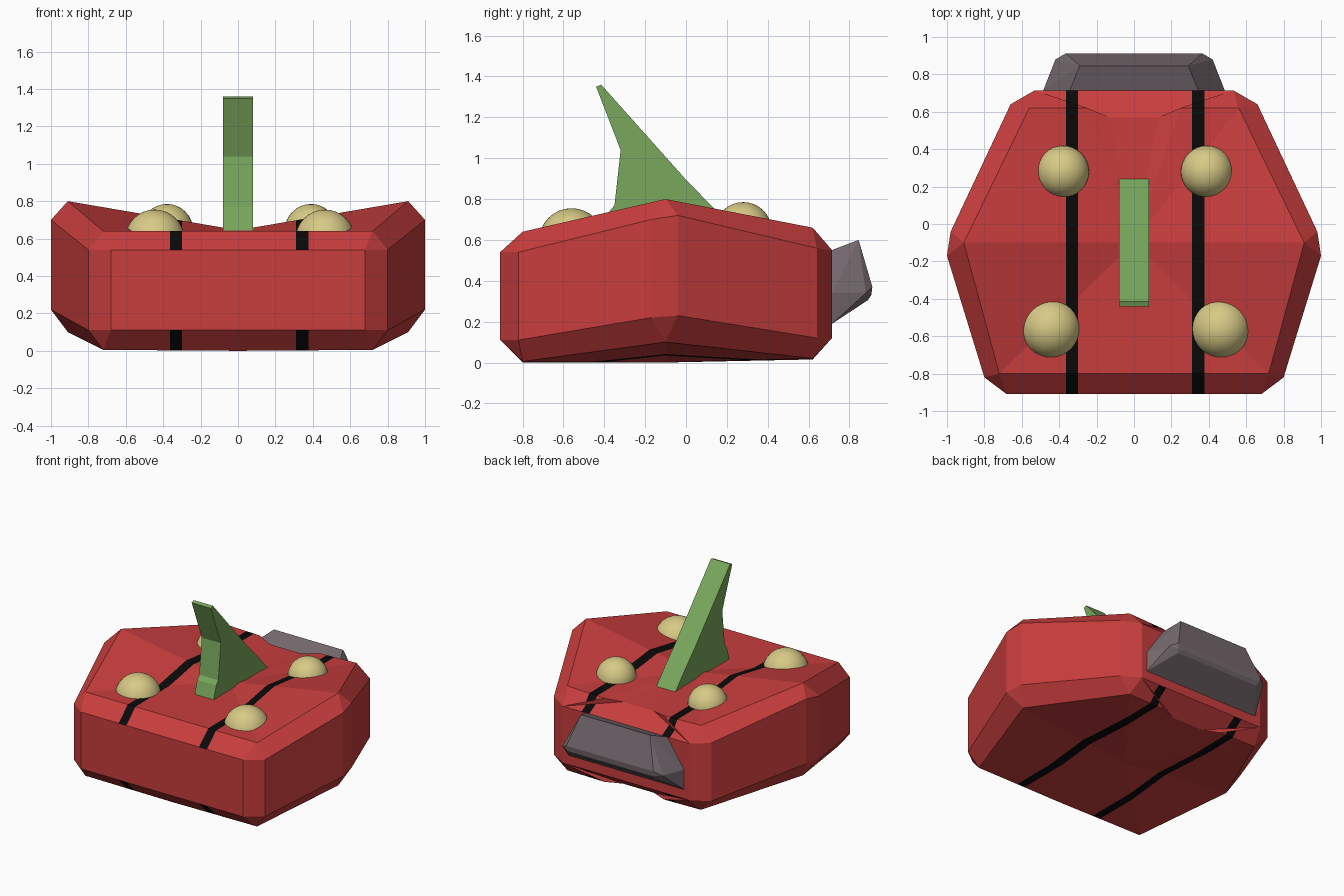
import bpy, bmesh

if "Cube" in bpy.data.objects:
    bpy.data.objects.remove(bpy.data.objects["Cube"])


def material(name, rgb):
    m = bpy.data.materials.new(name)
    m.diffuse_color = (*rgb, 1)
    m.use_nodes = True
    m.node_tree.nodes["Principled BSDF"].inputs["Base Color"].default_value = m.diffuse_color
    return m


RED = material("red", (0.58, 0.047, 0.047))
BLACK = material("black", (0.003, 0.003, 0.003))
GREEN = material("green", (0.19, 0.39, 0.11))
CREAM = material("cream", (0.68, 0.59, 0.24))
GREY = material("grey", (0.18, 0.145, 0.16))


def finish(name, bm, *mats):
    bmesh.ops.recalc_face_normals(bm, faces=bm.faces)
    me = bpy.data.meshes.new(name)
    bm.to_mesh(me)
    bm.free()
    for m in mats:
        me.materials.append(m)
    ob = bpy.data.objects.new(name, me)
    bpy.context.collection.objects.link(ob)
    return ob


# Body: wall outline and inner cap outline, right half, front to back
wall = [(0, -.91), (.68, -.91), (.80, -.82), (1, -.17), (.98, -.04), (.66, .64), (.53, .715), (0, .715)]
wall_top = [.54, .54, .54, .70, .72, .56, .55, .55]
wall_low = [.11, .11, .11, .22, .23, .12, .12, .12]
cap = [(0, -.80), (.72, -.80), (.91, -.10), (.56, .62), (.25, .62), (.13, .57), (0, .57)]
cap_top = [.64, .64, .80, .66, .65, .635, .635]
cap_low = [0, .005, .10, .02, .015, .015, .015]
# Bevel faces: (wall indices, cap indices)
bevel = [((0, 1), (1, 0)), ((1, 2), (1,)), ((2, 3), (2, 1)), ((3, 4), (2,)), ((4, 5), (3, 2)),
         ((5, 6), (3,)), ((6,), (4, 3)), ((6,), (5, 4)), ((6, 7), (6, 5))]

bm = bmesh.new()
for s in (1, -1):
    def ring(pts, zs):
        return [bm.verts.new((s * x, y, z)) for (x, y), z in zip(pts, zs)]
    wt, wl = ring(wall, wall_top), ring(wall, wall_low)
    for i in range(len(wall) - 1):
        bm.faces.new((wl[i], wl[i + 1], wt[i + 1], wt[i]))
    for w, zs, mid in ((wt, cap_top, .645), (wl, cap_low, 0)):
        c = ring(cap, zs)
        for wi, ci in bevel:
            bm.faces.new([w[i] for i in wi] + [c[i] for i in ci])
        centre = bm.verts.new((0, -.10, mid))
        for a, b in zip(c, c[1:]):
            bm.faces.new((a, b, centre))
bmesh.ops.remove_doubles(bm, verts=bm.verts, dist=.0005)
bmesh.ops.recalc_face_normals(bm, faces=bm.faces)

# Stripes: cut along x, black everywhere except on the upright walls
stripes = [(-.364, -.300), (.311, .376)]
for x in stripes[0] + stripes[1]:
    bmesh.ops.bisect_plane(bm, geom=bm.verts[:] + bm.edges[:] + bm.faces[:],
                           plane_co=(x, 0, 0), plane_no=(1, 0, 0))
bm.normal_update()
for f in bm.faces:
    x = f.calc_center_median().x
    if abs(f.normal.z) > .3 and any(a < x < b for a, b in stripes):
        f.material_index = 1
finish("body", bm, RED, BLACK)

# Fin: side profile extruded across x
profile = [(-.41, .625), (-.375, .74), (-.35, .77), (-.32, 1.04), (-.44, 1.35),
           (-.415, 1.36), (0, .895), (.13, .762), (.25, .63)]
bm = bmesh.new()
face = bm.faces.new([bm.verts.new((-.08, y, z)) for y, z in profile])
out = bmesh.ops.extrude_face_region(bm, geom=[face])
bmesh.ops.translate(bm, vec=(.16, 0, 0),
                    verts=[v for v in out["geom"] if isinstance(v, bmesh.types.BMVert)])
finish("fin", bm, GREEN)

# Rear block: hull of mirrored corner points
corners = [(.35, .70, .545), (.29, .845, .60), (.365, .912, .37), (.36, .907, .33), (.35, .89, .305),
           (.42, .88, .34), (.485, .715, .19), (.485, .715, .34), (.47, .69, .18)]
bm = bmesh.new()
for x, y, z in corners:
    for s in (1, -1):
        bm.verts.new((s * x, y, z))
hull = bmesh.ops.convex_hull(bm, input=bm.verts)
bmesh.ops.delete(bm, geom=list({g for g in hull["geom_interior"] if isinstance(g, bmesh.types.BMVert)}),
                 context='VERTS')
bmesh.ops.dissolve_limit(bm, angle_limit=.03, verts=bm.verts, edges=bm.edges)
finish("rear_block", bm, GREY)

# Studs: four smooth balls sunk into the top
studs = {"front_left": (-.445, -.56, .595, .16), "front_right": (.465, -.56, .595, .16),
         "back_left": (-.38, .28, .645, .14), "back_right": (.39, .28, .645, .14)}
for name, (x, y, z, r) in studs.items():
    bm = bmesh.new()
    bmesh.ops.create_uvsphere(bm, u_segments=32, v_segments=16, radius=r)
    bmesh.ops.translate(bm, vec=(x, y, z), verts=bm.verts)
    for f in bm.faces:
        f.smooth = True
    finish("stud_" + name, bm, CREAM)
